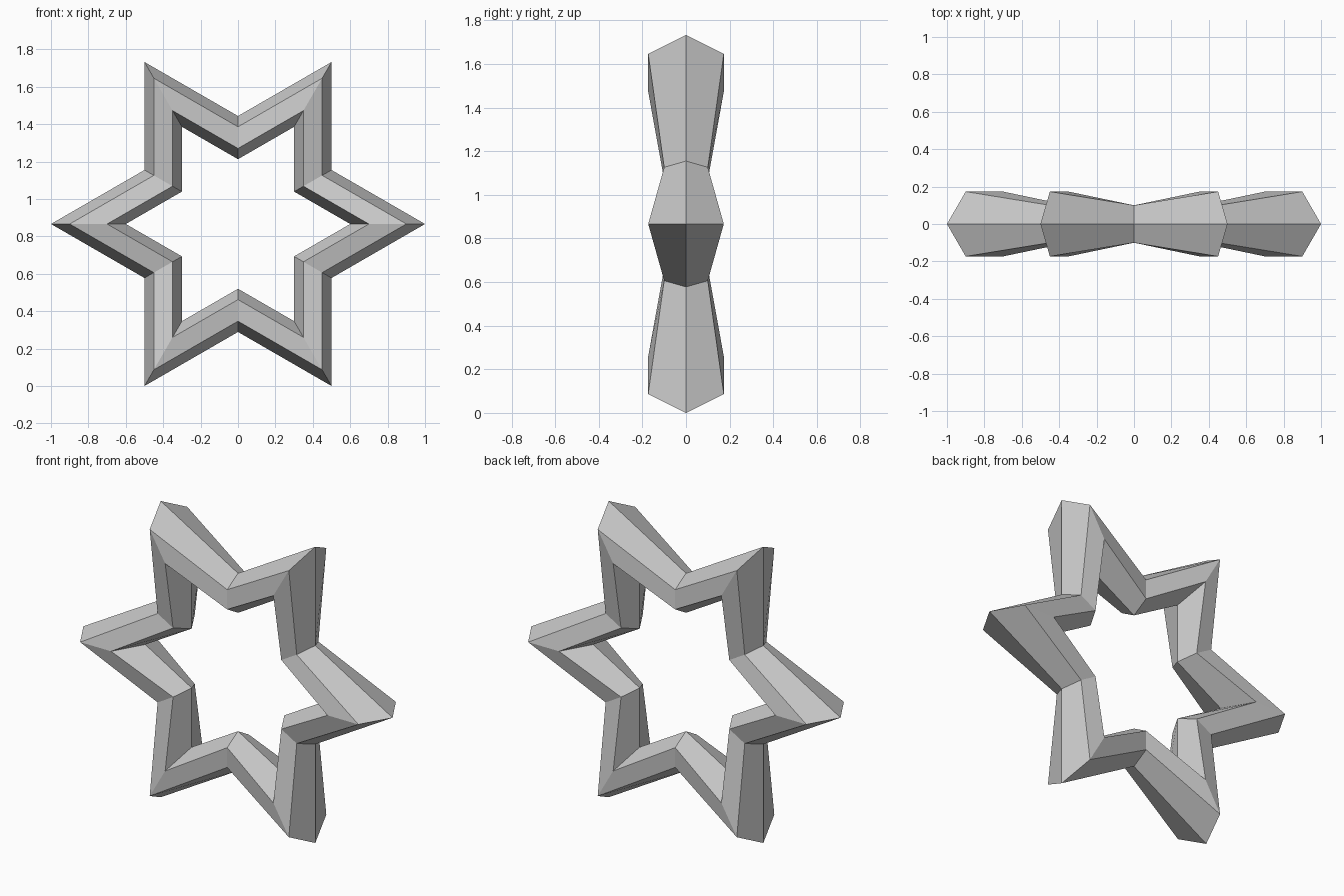
import bpy, bmesh
from math import sin, cos, radians, sqrt

if "Cube" in bpy.data.objects:
    bpy.data.objects.remove(bpy.data.objects["Cube"])

CENTRE_Z = sqrt(3) / 2      # star centre height, lowest tips rest on z = 0
TIP, TUBE = 0.8, 0.2        # path radius and tube radius at the tips
NOTCH_SCALE = 1 / sqrt(3)   # inner corners are shrunk copies of the tips

bm = bmesh.new()

# Hexagonal cross-sections, alternating tip and notch around the star
rings = []
for i in range(12):
    a = radians(30 * i)
    s = NOTCH_SCALE if i % 2 else 1.0
    ring = []
    for j in range(6):
        b = radians(60 * j)
        r = s * (TIP + TUBE * cos(b))
        ring.append(bm.verts.new((r * cos(a), s * TUBE * sin(b), CENTRE_Z + r * sin(a))))
    rings.append(ring)

# Flat sides joining each section to the next
for i in range(12):
    p, q = rings[i], rings[(i + 1) % 12]
    for j in range(6):
        k = (j + 1) % 6
        bm.faces.new((p[j], p[k], q[k], q[j]))

bmesh.ops.recalc_face_normals(bm, faces=bm.faces)
mesh = bpy.data.meshes.new("star_ring")
bm.to_mesh(mesh)
bm.free()
bpy.context.collection.objects.link(bpy.data.objects.new("star_ring", mesh))
